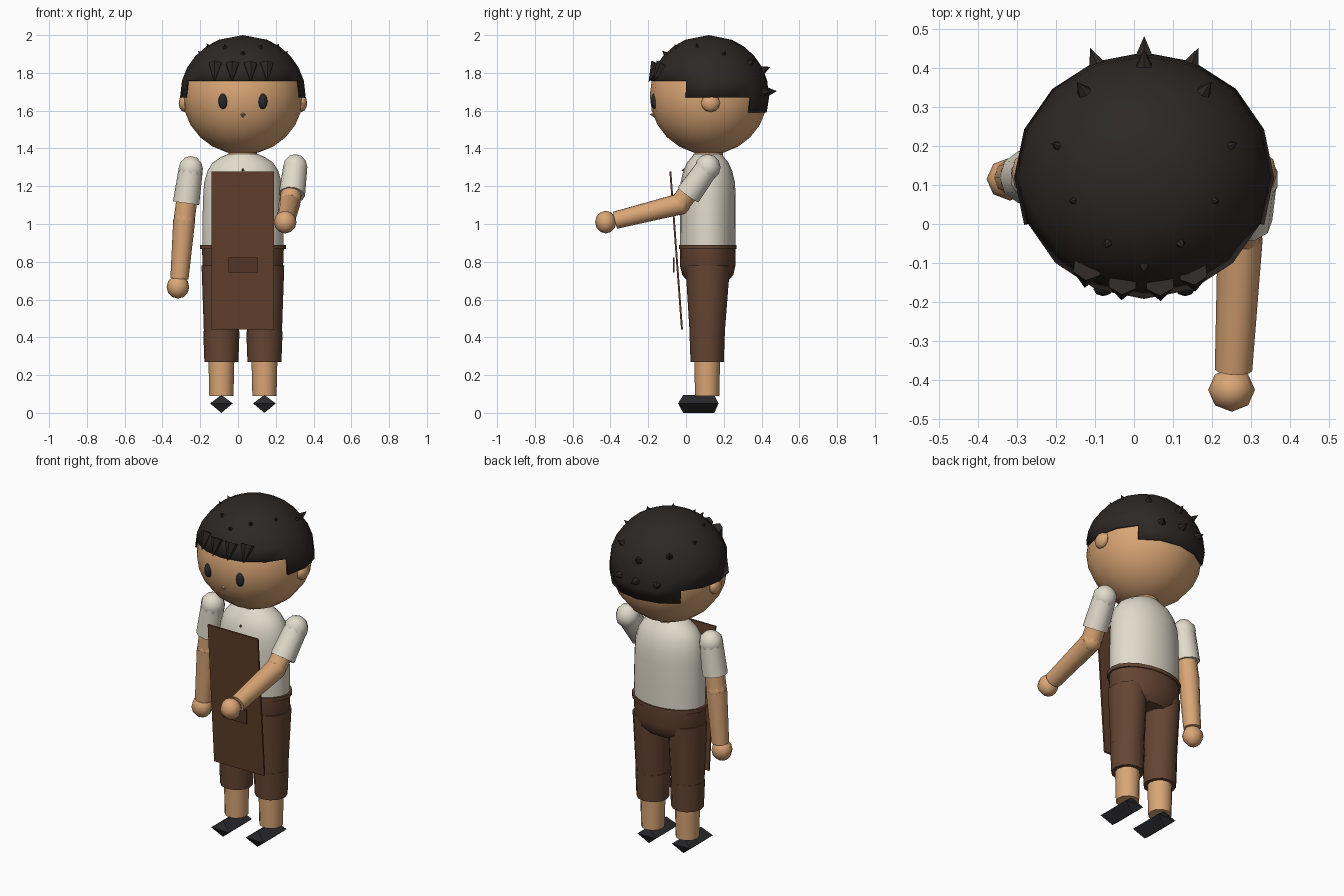
import bpy, bmesh, math
from mathutils import Vector, Matrix

if "Cube" in bpy.data.objects:
    bpy.data.objects.remove(bpy.data.objects["Cube"])

CX, CY = 0.026, 0.12                      # body axis
HEAD = Vector((CX, CY, 1.68))


def material(name, rgb):
    m = bpy.data.materials.new(name)
    m.diffuse_color = (*rgb, 1)
    m.use_nodes = True
    m.node_tree.nodes["Principled BSDF"].inputs["Base Color"].default_value = m.diffuse_color
    return m


SKIN = material("skin", (0.70, 0.38, 0.18))
HAIR = material("dark_hair", (0.026, 0.021, 0.018))
CREAM = material("cream_cloth", (0.76, 0.71, 0.60))
BROWN = material("brown_cloth", (0.13, 0.06, 0.033))
APRON = material("apron_cloth", (0.12, 0.048, 0.024))
POCKET = material("pocket_cloth", (0.085, 0.036, 0.02))
BLACK = material("shoe_black", (0.022, 0.022, 0.026))


def finish(name, bm, mat, angle=45):
    bmesh.ops.recalc_face_normals(bm, faces=bm.faces)
    me = bpy.data.meshes.new(name)
    bm.to_mesh(me)
    bm.free()
    me.materials.append(mat)
    if angle:
        me.shade_smooth()
        me.set_sharp_from_angle(angle=math.radians(angle))
    ob = bpy.data.objects.new(name, me)
    bpy.context.collection.objects.link(ob)
    return ob


def tube(name, pts, radii, mat, seg=12):
    """Loft of elliptical rings along a path that runs upwards."""
    bm = bmesh.new()
    pts = [Vector(p) for p in pts]
    rot = Vector((0, 0, 1)).rotation_difference(pts[-1] - pts[0])
    rings = []
    for p, r in zip(pts, radii):
        rx, ry = r if isinstance(r, tuple) else (r, r)
        rings.append([bm.verts.new(p + rot @ Vector((rx * math.cos(a), ry * math.sin(a), 0)))
                      for a in (2 * math.pi * i / seg for i in range(seg))])
    for lo, hi in zip(rings, rings[1:]):
        for i in range(seg):
            j = (i + 1) % seg
            bm.faces.new((lo[i], lo[j], hi[j], hi[i]))
    bm.faces.new(rings[0])
    bm.faces.new(rings[-1])
    return finish(name, bm, mat)


def ball(name, loc, r, mat, seg=10, rows=6, angle=60):
    bm = bmesh.new()
    bmesh.ops.create_uvsphere(bm, u_segments=seg, v_segments=rows, radius=1,
                              matrix=Matrix.Translation(loc) @ Matrix.Diagonal((*r, 1)))
    return finish(name, bm, mat, angle)


def box(name, loc, size, mat, tilt=0):
    bm = bmesh.new()
    bmesh.ops.create_cube(bm, size=1, matrix=Matrix.Translation(loc)
                          @ Matrix.Rotation(tilt, 4, 'X') @ Matrix.Diagonal((*size, 1)))
    return finish(name, bm, mat, 0)


def cone(bm, base, tip, r, seg=6):
    d = tip - base
    rot = d.to_track_quat('Z', 'Y').to_matrix().to_4x4()
    bmesh.ops.create_cone(bm, cap_ends=True, segments=seg, radius1=r, radius2=0, depth=d.length,
                          matrix=Matrix.Translation((base + tip) / 2) @ rot)


# Head, ears, eyes, nose
ball("head", HEAD, (0.32, 0.312, 0.312), SKIN, 16, 12)
for s in (-1, 1):
    ball("ear", HEAD + Vector((s * 0.31, 0.01, -0.04)), (0.03, 0.05, 0.047), SKIN, 8, 6)
    ball("eye", HEAD + Vector((s * 0.105, -0.287, -0.03)), (0.025, 0.018, 0.042), BLACK, 8, 6)
bm = bmesh.new()
cone(bm, HEAD + Vector((0, -0.285, -0.10)), HEAD + Vector((0, -0.312, -0.10)), 0.018, 4)
finish("nose", bm, SKIN, 0)

# Hair cap: stepped hairline, short at the front and long at the back
heights = [1.59, 1.67, 1.76, 1.83, 1.89, 1.94, 1.975, 2.0]


def hair_point(k, z):
    a, t = k * math.pi / 8, (z - HEAD.z) / 0.32
    r = math.sqrt(max(0, 1 - t * t))
    return Vector((CX + 0.333 * r * math.cos(a), CY + 0.32 * r * math.sin(a), z))


bm = bmesh.new()
for k in range(16):
    mid = (k + 0.5) * 22.5
    start = 0 if 45 < mid < 135 else 2 if 202.5 < mid < 337.5 else 1
    for lo, hi in zip(heights[start:], heights[start + 1:]):
        bm.faces.new([bm.verts.new(hair_point(*c))
                      for c in ((k, lo), (k + 1, lo), (k + 1, hi), (k, hi))])
bmesh.ops.remove_doubles(bm, verts=bm.verts, dist=0.0005)
hair = finish("hair_cap", bm, HAIR, 60)
rim = hair.modifiers.new("rim", 'SOLIDIFY')
rim.thickness, rim.offset = 0.012, -1

# Hair spikes: ring round the crown, a row low at the back, fringe in front
bm = bmesh.new()
spots = [(0, -0.23), (0, 0.29)]
for s in (-1, 1):
    spots += [(s * x, y) for x, y in ((0.093, -0.17), (0.18, -0.06), (0.22, 0.08), (0.155, 0.22))]
dirs = [Vector((x, y, math.sqrt(0.32 ** 2 - x * x - y * y))).normalized() for x, y in spots]
dirs += [Vector((x, 0.31, 0.02)).normalized() for x in (-0.13, 0, 0.13)]
for d in dirs:
    back = max(0, d.y)
    cone(bm, HEAD + d * 0.305, HEAD + d * (0.342 + 0.02 * back), 0.018 + 0.01 * back)
for x in (-0.145, -0.055, 0.04, 0.125):
    ends = []
    for z, grow, spread in ((0.165, 0.99, 1), (0.075, 1.03, 1.05)):
        ends.append(HEAD + Vector((x * spread,
                                   -grow * math.sqrt(0.32 ** 2 - z * z - x * x), z)))
    cone(bm, ends[0], ends[1], 0.04)
finish("hair_spikes", bm, HAIR, 0)

# Neck, shirt and a collar stud
tube("neck", [(CX, CY, 1.32), (CX, CY, 1.40)], [0.075, 0.075], SKIN)
zs = (0.86, 1.0, 1.15, 1.22, 1.28, 1.325, 1.355, 1.37)
rs = ((0.215, 0.146), (0.215, 0.148), (0.21, 0.148), (0.205, 0.144),
      (0.188, 0.13), (0.16, 0.11), (0.115, 0.085), (0.08, 0.075))
tube("shirt", [(CX, 0.115, z) for z in zs], rs, CREAM, 20)
bm = bmesh.new()
cone(bm, Vector((CX, 0.0, 1.285)), Vector((CX, -0.025, 1.285)), 0.015, 4)
finish("collar_stud", bm, BROWN, 0)

# Arms as shoulder, sleeve end, elbow, wrist: left hangs, right reaches forward
arms = {
    "left": [(-0.25, 0.12, 1.29), (-0.275, 0.12, 1.11), (-0.285, 0.12, 1.02),
             (-0.31, 0.12, 0.71), (-0.318, 0.115, 0.667)],
    "right": [(0.303, 0.115, 1.30), (0.285, 0.012, 1.155), (0.272, -0.035, 1.105),
              (0.255, -0.375, 1.02), (0.25, -0.425, 1.01)],
}
for side, (sh, cuff, elbow, wrist, hand) in arms.items():
    ball(side + "_shoulder", sh, (0.068, 0.068, 0.07), CREAM)
    tube(side + "_sleeve", [cuff, sh], [0.07, 0.064], CREAM, 10)
    tube(side + "_upper_arm", [elbow, sh], [0.056, 0.054], SKIN, 10)
    ball(side + "_elbow", elbow, (0.059, 0.059, 0.059), SKIN)
    tube(side + "_forearm", [wrist, elbow], [0.048, 0.058], SKIN, 10)
    r = (0.06, 0.055, 0.062) if side == "left" else (0.06, 0.056, 0.06)
    ball(side + "_hand", hand, r, SKIN, 8, 6)

# Trousers: hips and waistband
tube("hips", [(CX, 0.115, z) for z in (0.695, 0.73, 0.78, 0.88)],
     [(0.15, 0.105), (0.195, 0.135), (0.213, 0.147), (0.217, 0.148)], BROWN, 20)
tube("waistband", [(CX, 0.115, 0.868), (CX, 0.115, 0.89)], [(0.228, 0.152)] * 2, BROWN, 20)

# Legs and shoes
for s, side in ((-1, "left"), (1, "right")):
    x = CX + s * 0.114
    tube(side + "_thigh", [(x, 0.112, 0.41), (x + s * 0.002, 0.115, 0.78)],
         [(0.092, 0.092), (0.103, 0.118)], BROWN)
    ball(side + "_knee", (x, 0.112, 0.415), (0.095, 0.093, 0.06), BROWN)
    tube(side + "_trouser_cuff", [(x, 0.112, 0.27), (x, 0.112, 0.43)],
         [(0.09, 0.088), (0.096, 0.094)], BROWN)
    tube(side + "_shin", [(x, 0.112, 0.09), (x, 0.112, 0.30)], [0.064, 0.069], SKIN)
    bm = bmesh.new()                      # shoe: wide middle, ridge above and below
    for z in (0, 0.095):
        for y in (-0.015, 0.15):
            bm.verts.new((x, y, z))
    for dx in (-0.06, 0.06):
        for y in (-0.042, 0.172):
            bm.verts.new((x + dx, y, 0.05))
    bmesh.ops.convex_hull(bm, input=bm.verts)
    finish(side + "_shoe", bm, BLACK, 0)

# Apron panel leaning slightly forward, with pocket
box("apron", (CX, -0.052, 0.86), (0.33, 0.01, 0.84), APRON, math.radians(4.2))
box("apron_pocket", (CX, -0.065, 0.783), (0.155, 0.008, 0.08), POCKET)
